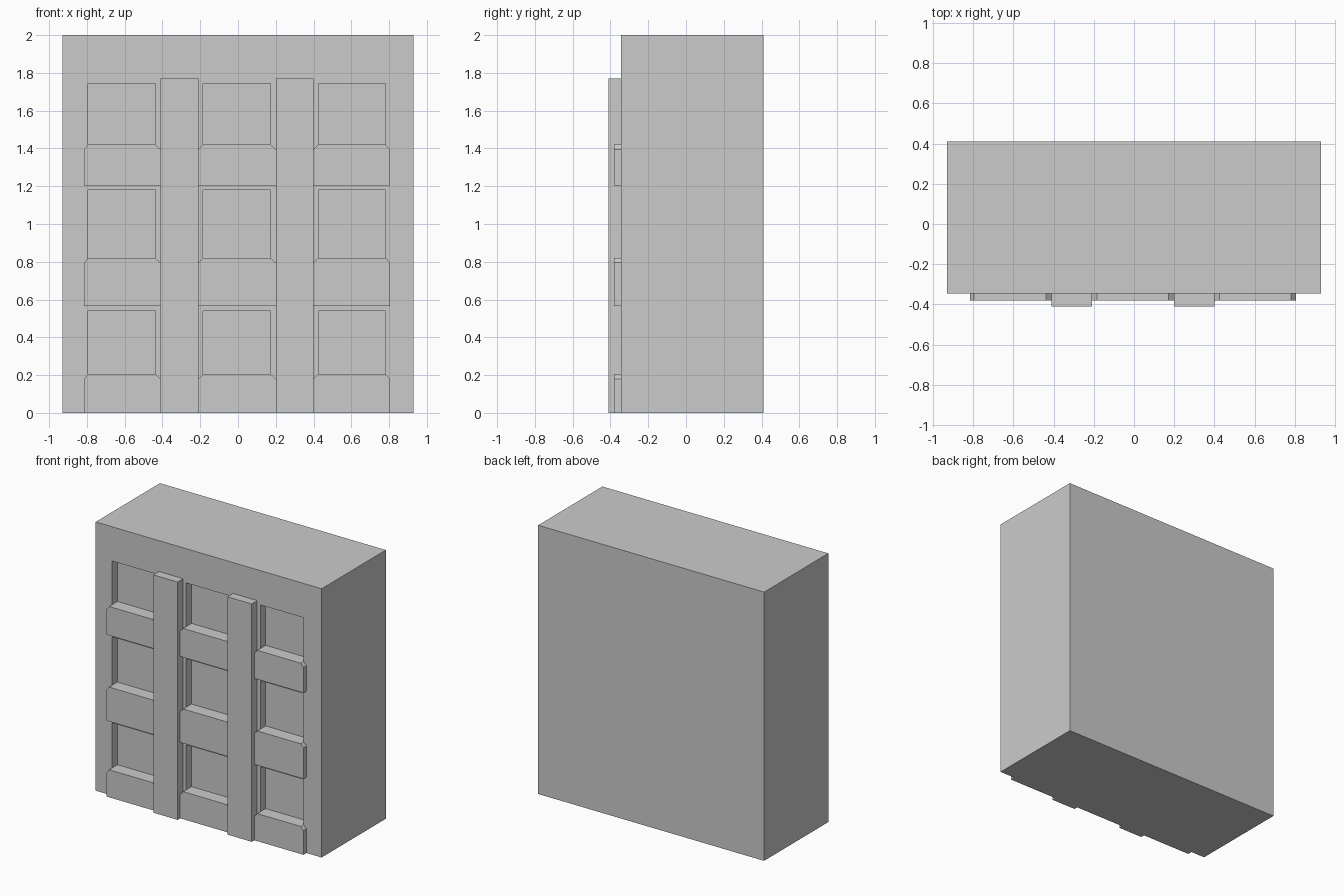
import bpy, bmesh

if "Cube" in bpy.data.objects:
    bpy.data.objects.remove(bpy.data.objects["Cube"])

FRONT, BACK = -0.345, 0.41        # facade plane and rear wall
RECESS, LEDGE, PIER = -0.282, -0.38, -0.41
# Per column: ledge left/right, window left/right
COLUMNS = [(-0.815, -0.41, -0.795, -0.438),
           (-0.21, 0.20, -0.185, 0.172),
           (0.40, 0.805, 0.425, 0.782)]
# Per row: ledge bottom, ledge top (= window sill), window top
ROWS = [(0.0, 0.205, 0.54), (0.565, 0.82, 1.18), (1.205, 1.42, 1.745)]
CHAMFER = 0.025


def add_prism(bm, outline, y0, y1):
    """Extrude an x-z outline from y0 to y1."""
    front = [bm.verts.new((x, y0, z)) for x, z in outline]
    back = [bm.verts.new((x, y1, z)) for x, z in outline]
    bm.faces.new(front)
    bm.faces.new(back[::-1])
    n = len(outline)
    for i in range(n):
        j = (i + 1) % n
        bm.faces.new((front[j], front[i], back[i], back[j]))


def rect(x0, x1, z0, z1):
    return [(x0, z0), (x1, z0), (x1, z1), (x0, z1)]


def make(name, prisms):
    bm = bmesh.new()
    for outline, y0, y1 in prisms:
        add_prism(bm, outline, y0, y1)
    bmesh.ops.recalc_face_normals(bm, faces=bm.faces)
    mesh = bpy.data.meshes.new(name)
    bm.to_mesh(mesh)
    bm.free()
    obj = bpy.data.objects.new(name, mesh)
    bpy.context.collection.objects.link(obj)
    return obj


# Main block
building = make("building_block", [(rect(-0.93, 0.93, 0, 2), FRONT, BACK)])

# Window recesses cut into the facade
cutter = make("window_cutter", [(rect(wl, wr, sill, top), FRONT - 0.1, RECESS)
                                for _, _, wl, wr in COLUMNS
                                for _, sill, top in ROWS])
cutter.hide_render = True
cutter.hide_viewport = True
cut = building.modifiers.new("window_recesses", 'BOOLEAN')
cut.operation = 'DIFFERENCE'
cut.solver = 'EXACT'
cut.object = cutter

# Panels below each window, top corners chamfered in to the window width
for c, (l, r, wl, wr) in enumerate(COLUMNS):
    for k, (bottom, top, _) in enumerate(ROWS):
        outline = [(l, bottom), (r, bottom), (r, top - CHAMFER),
                   (wr, top), (wl, top), (l, top - CHAMFER)]
        make(f"window_panel_{c}_{k}", [(outline, LEDGE, FRONT)])

# Tall piers between the window columns
for side, x0, x1 in (("left", -0.41, -0.21), ("right", 0.20, 0.40)):
    make(f"pier_{side}", [(rect(x0, x1, 0, 1.77), PIER, FRONT)])
